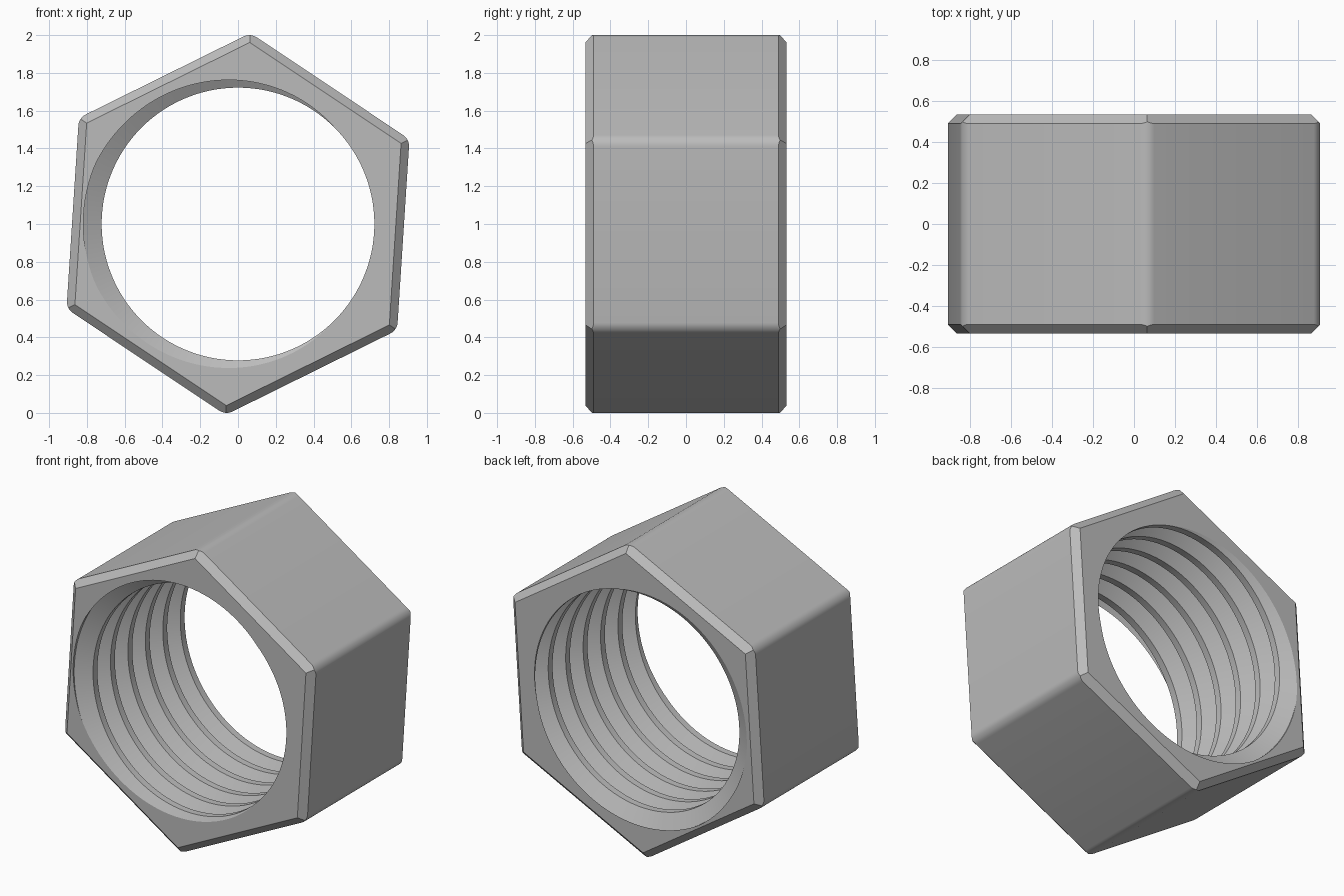
import bpy, bmesh
from math import sin, cos, tan, pi, radians

cube = bpy.data.objects.get("Cube")
if cube:
    bpy.data.objects.remove(cube, do_unlink=True)

HALF = 0.532           # half depth of the nut
APOTHEM = 0.877        # centre to flat
INSET = 0.834          # apothem of the end faces
FILLET = 0.07          # rounding of the six corners
TURN = radians(86.3)   # direction of the top corner
CREST, ROOT, PITCH = 0.722, 0.819, 0.18
STEPS, ARC = 120, 6

bm = bmesh.new()


def vert(x, y, z):
    return bm.verts.new((x, y, z + 1))


# Hexagonal body: rounded corners cut by flat chamfers
rings = {name: [] for name in ("face_f", "side_f", "side_b", "face_b")}
normals = [TURN + pi / 6 + k * pi / 3 for k in range(6)]
for k in range(6):
    a = TURN + k * pi / 3
    centre = (APOTHEM - FILLET) / cos(pi / 6)
    tip = INSET / cos(pi / 6)
    for j in range(ARC + 1):
        b = a + (j / ARC - 0.5) * pi / 3
        x = centre * cos(a) + FILLET * cos(b)
        z = centre * sin(a) + FILLET * sin(b)
        reach = max(x * cos(n) + z * sin(n) for n in normals)
        y = HALF - (reach - INSET)
        rings["face_f"].append(vert(tip * cos(a), -HALF, tip * sin(a)))
        rings["side_f"].append(vert(x, -y, z))
        rings["side_b"].append(vert(x, y, z))
        rings["face_b"].append(vert(tip * cos(a), HALF, tip * sin(a)))

loops = list(rings.values())
for r0, r1 in zip(loops, loops[1:]):
    for i in range(len(r0)):
        j = (i + 1) % len(r0)
        bm.faces.new((r0[i], r0[j], r1[j], r1[i]))


# Threaded bore: a right-handed helical groove, clipped at both end faces
def thread_radius(offset):
    s = abs((offset / PITCH + 0.5) % 1 - 0.5)
    t = min(max((0.375 - s) / 0.3125, 0), 1)
    return CREST + (ROOT - CREST) * t


columns = []
for i in range(STEPS + 1):
    a = 2 * pi * i / STEPS
    start = -HALF - PITCH * (a - pi) / (2 * pi)
    column = []
    for k in range(-2, 9):
        for s in (-0.375, -0.0625, 0.0625, 0.375):
            y = min(max(start + (k + s) * PITCH, -HALF), HALF)
            r = thread_radius(y - start)
            column.append(vert(r * cos(a), y, r * sin(a)))
    columns.append(column)
for c0, c1 in zip(columns, columns[1:]):
    for i in range(len(c0) - 1):
        bm.faces.new((c0[i], c0[i + 1], c1[i + 1], c1[i]))

bmesh.ops.remove_doubles(bm, verts=bm.verts, dist=0.00001)

# End faces between the hexagon and the bore
for side in (-1, 1):
    rim = [e for e in bm.edges if e.is_boundary
           and all(abs(v.co.y - side * HALF) < 0.0001 for v in e.verts)]
    bmesh.ops.triangle_fill(bm, edges=rim, use_beauty=True, normal=(0, side, 0))
bmesh.ops.recalc_face_normals(bm, faces=bm.faces)

mesh = bpy.data.meshes.new("hex_nut")
bm.to_mesh(mesh)
bm.free()
nut = bpy.data.objects.new("hex_nut", mesh)
bpy.context.collection.objects.link(nut)

# Plain steel grey
steel = bpy.data.materials.new("steel_grey")
steel.use_nodes = True
grey = (0.5, 0.5, 0.5, 1)
steel.diffuse_color = grey
steel.node_tree.nodes["Principled BSDF"].inputs["Base Color"].default_value = grey
mesh.materials.append(steel)

bpy.ops.object.select_all(action='DESELECT')
nut.select_set(True)
bpy.context.view_layer.objects.active = nut
bpy.ops.object.shade_smooth_by_angle(angle=radians(25))
